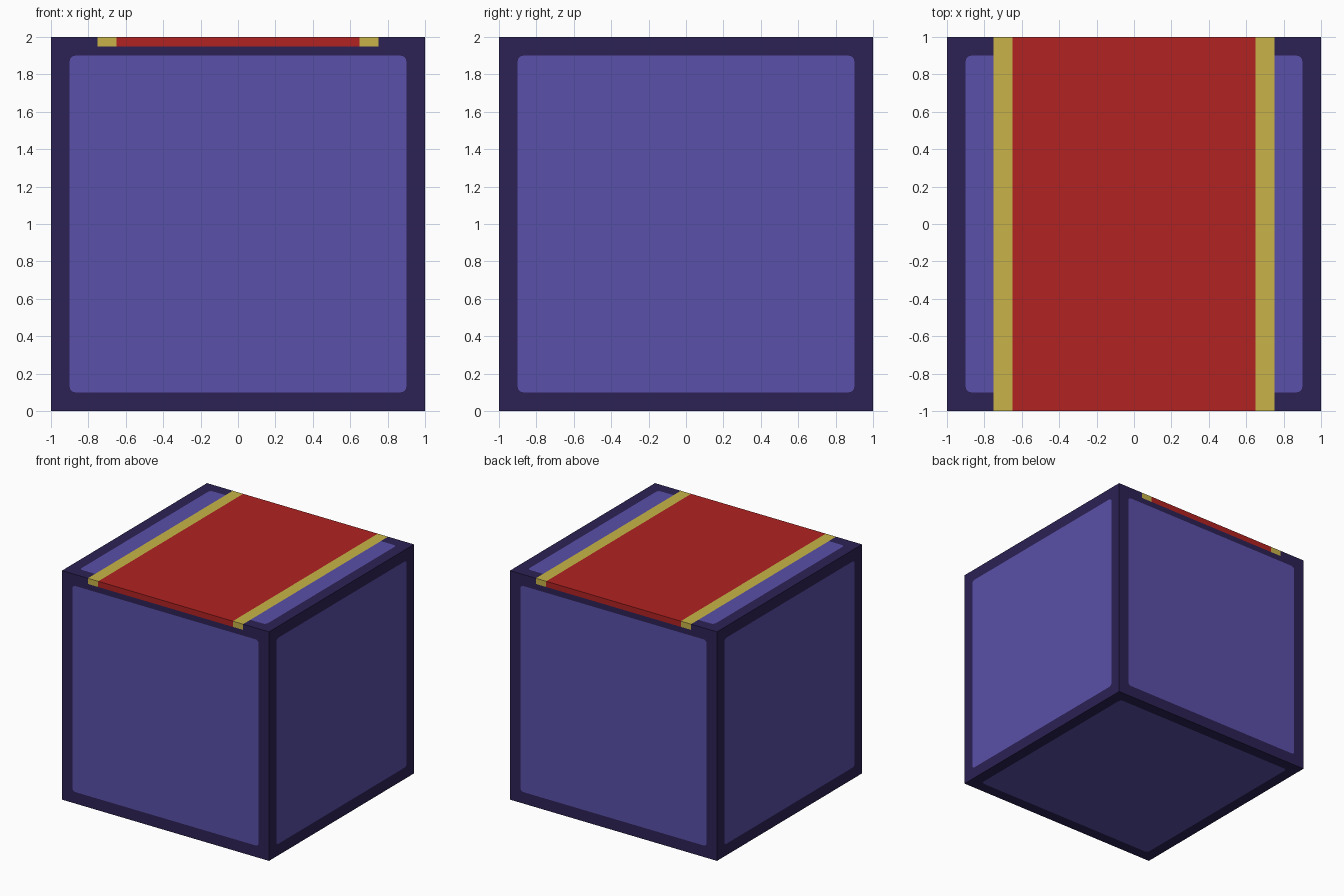
import bpy, bmesh, math
from mathutils import Matrix, Vector

if "Cube" in bpy.data.objects:
    bpy.data.objects.remove(bpy.data.objects["Cube"])


def material(name, hex_code):
    def lin(c):
        return c / 12.92 if c <= 0.04045 else ((c + 0.055) / 1.055) ** 2.4
    rgb = [lin(int(hex_code[i:i + 2], 16) / 255) for i in (0, 2, 4)]
    m = bpy.data.materials.new(name)
    m.diffuse_color = (*rgb, 1)
    m.use_nodes = True
    m.node_tree.nodes["Principled BSDF"].inputs["Base Color"].default_value = m.diffuse_color
    return m


FRAME, PANEL, RED, GOLD = range(4)
mats = [material("dark purple frame", "2D2255"), material("purple panel", "5A50A8"),
        material("red carpet", "B22222"), material("gold trim", "C8B448")]

HALF, INNER, RADIUS, STEPS = 1.0, 0.9, 0.03, 4
RED_X, GOLD_X, DROP_Z = 0.65, 0.75, 1.95
bm = bmesh.new()


def add_side(rot):
    """One cube side: a frame around a rounded, flush panel."""
    def vert(x, y):
        return bm.verts.new(rot @ Vector((x, y, HALF)) + Vector((0, 0, HALF)))
    corners, arcs = [], []
    for k in range(4):
        a0 = k * math.pi / 2
        sx, sy = ((1, 1), (-1, 1), (-1, -1), (1, -1))[k]
        corners.append(vert(sx * HALF, sy * HALF))
        c = INNER - RADIUS
        arcs.append([vert(sx * c + RADIUS * math.cos(a0 + i * math.pi / 2 / STEPS),
                          sy * c + RADIUS * math.sin(a0 + i * math.pi / 2 / STEPS))
                     for i in range(STEPS + 1)])
    for k in range(4):
        n = (k + 1) % 4
        for a, b in zip(arcs[k], arcs[k][1:]):
            bm.faces.new((corners[k], b, a))
        bm.faces.new((corners[k], corners[n], arcs[n][0], arcs[k][-1]))
    bm.faces.new([v for arc in arcs for v in arc]).material_index = PANEL


# Six framed sides
for axis, angle in (("X", 0), ("X", 90), ("X", 180), ("X", 270), ("Y", 90), ("Y", -90)):
    add_side(Matrix.Rotation(math.radians(angle), 3, axis))
bmesh.ops.remove_doubles(bm, verts=bm.verts, dist=1e-4)
bmesh.ops.recalc_face_normals(bm, faces=bm.faces)


def upper_faces(include_top):
    bm.normal_update()
    return [f for f in bm.faces if f.calc_center_median().z > 1.9
            and (abs(f.normal.y) > 0.9 or (include_top and f.normal.z > 0.9))]


def cut(co, no, include_top):
    faces = upper_faces(include_top)
    geom = set(faces)
    for f in faces:
        geom.update(f.edges)
        geom.update(f.verts)
    bmesh.ops.bisect_plane(bm, geom=list(geom), plane_co=co, plane_no=no, dist=1e-5)


# Carpet stripes cut into the top and its short front and back drops
cut((0, 0, DROP_Z), (0, 0, 1), False)
for x in (-GOLD_X, -RED_X, RED_X, GOLD_X):
    cut((x, 0, 0), (1, 0, 0), True)
for f in upper_faces(True):
    c = f.calc_center_bounds()
    if c.z > DROP_Z and abs(c.x) < GOLD_X:
        f.material_index = RED if abs(c.x) < RED_X else GOLD

mesh = bpy.data.meshes.new("carpeted_block")
bm.to_mesh(mesh)
bm.free()
for m in mats:
    mesh.materials.append(m)
block = bpy.data.objects.new("carpeted_block", mesh)
bpy.context.collection.objects.link(block)
